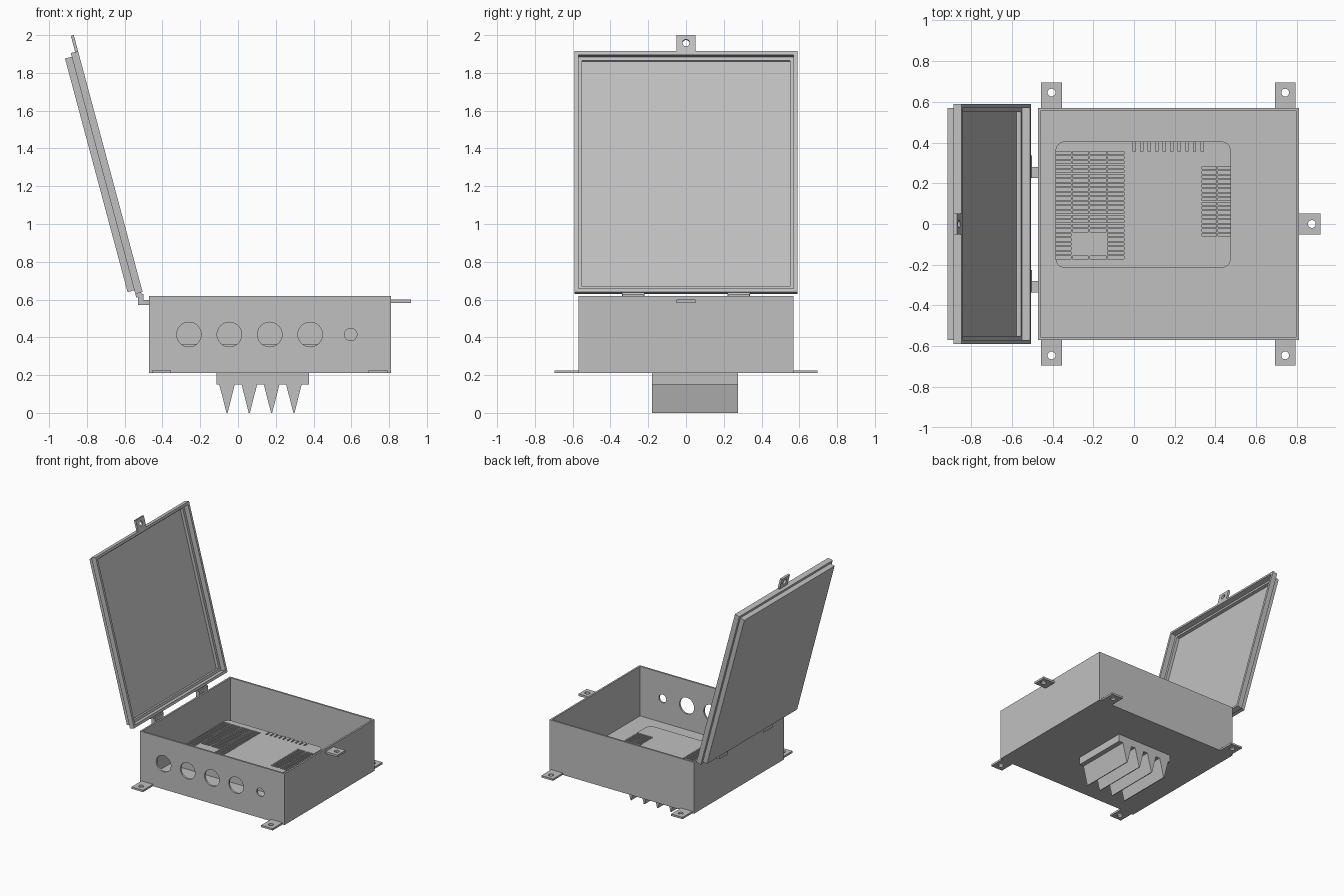
import bpy, bmesh, math
from mathutils import Matrix, Vector

old = bpy.data.objects.get("Cube")
if old:
    bpy.data.objects.remove(old, do_unlink=True)

grey = bpy.data.materials.new("painted_grey")
grey.use_nodes = True
grey.diffuse_color = (0.53, 0.53, 0.53, 1)
grey.node_tree.nodes["Principled BSDF"].inputs["Base Color"].default_value = (0.53, 0.53, 0.53, 1)


def add_box(bm, x, y, z):
    """Add a block given its (low, high) range on each axis."""
    size = [b - a for a, b in (x, y, z)]
    mid = [(a + b) / 2 for a, b in (x, y, z)]
    m = Matrix.Translation(mid) @ Matrix.Diagonal((*size, 1))
    return bmesh.ops.create_cube(bm, size=1, matrix=m)["verts"]


def add_drill(bm, centre, radius, axis, depth=0.1):
    """Add a round cutter along the given axis."""
    turn = Vector((0, 0, 1)).rotation_difference(Vector(axis)).to_matrix().to_4x4()
    bmesh.ops.create_cone(bm, cap_ends=True, segments=32, radius1=radius, radius2=radius,
                          depth=depth, matrix=Matrix.Translation(centre) @ turn)


def make(name, bm):
    bmesh.ops.recalc_face_normals(bm, faces=bm.faces)
    mesh = bpy.data.meshes.new(name)
    bm.to_mesh(mesh)
    bm.free()
    mesh.materials.append(grey)
    obj = bpy.data.objects.new(name, mesh)
    bpy.context.collection.objects.link(obj)
    return obj


def cut(obj, bm):
    """Subtract the cutter geometry from an object."""
    cutter = make("cutter", bm)
    cutter.hide_render = True
    mod = obj.modifiers.new("cut", "BOOLEAN")
    mod.operation, mod.solver, mod.object = "DIFFERENCE", "EXACT", cutter
    bpy.ops.object.select_all(action="DESELECT")
    bpy.context.view_layer.objects.active = obj
    obj.select_set(True)
    bpy.ops.object.modifier_apply(modifier=mod.name)
    bpy.data.objects.remove(cutter, do_unlink=True)
    bpy.ops.object.shade_smooth_by_angle(angle=math.radians(30))


def block(name, x, y, z):
    bm = bmesh.new()
    add_box(bm, x, y, z)
    return make(name, bm)


# Open enclosure with a row of cable holes in the front wall
x0, x1, half, base, rim, wall = -0.47, 0.81, 0.57, 0.21, 0.62, 0.014
enclosure = block("enclosure", (x0, x1), (-half, half), (base, rim))
bm = bmesh.new()
add_box(bm, (x0 + wall, x1 - wall), (wall - half, half - wall), (base + wall, 1))
cut(enclosure, bm)
bm = bmesh.new()
for i in range(4):
    add_drill(bm, (-0.26 + 0.214 * i, -half, 0.415), 0.065, (0, 1, 0))
add_drill(bm, (0.597, -half, 0.415), 0.033, (0, 1, 0))
cut(enclosure, bm)

# Mounting tabs at the four corners
for side, y in (("front", -1), ("back", 1)):
    for end, x in (("right", -0.405), ("left", 0.742)):
        tab = block(f"{side}_{end}_mounting_tab", (x - 0.051, x + 0.051),
                    sorted((y * half, y * 0.695)), (base, base + 0.015))
        bm = bmesh.new()
        add_drill(bm, (x, y * 0.645, base), 0.019, (0, 0, 1))
        cut(tab, bm)

# Latch tab on the enclosure
latch = block("enclosure_latch_tab", (x1, 0.915), (-0.051, 0.051), (0.583, 0.6))
bm = bmesh.new()
add_drill(bm, (0.873, 0, 0.59), 0.019, (0, 0, 1))
cut(latch, bm)

# Electronics unit with rounded corners
bm = bmesh.new()
add_box(bm, (-0.385, 0.475), (-0.215, 0.405), (base + wall, 0.365))
upright = [e for e in bm.edges if abs(e.verts[0].co.z - e.verts[1].co.z) > 0.1]
bmesh.ops.bevel(bm, geom=upright, offset=0.045, segments=6, profile=0.5, affect="EDGES")
unit = make("electronics_unit", bm)

# Vent slots in the unit
bm = bmesh.new()
slot_z = (0.335, 0.4)
for row in range(24):
    y = -0.172 + 0.0223 * row
    for col in range(4):
        x = -0.39 + 0.087 * col
        if not (col in (1, 2) and -0.15 < y < -0.06):
            add_box(bm, (x, x + 0.08), (y, y + 0.014), slot_z)
for row in range(16):
    y = -0.06 + 0.0218 * row
    for x, end in ((0.333, 0.405), (0.412, 0.48)):
        add_box(bm, (x, end), (y, y + 0.014), slot_z)
for i in range(10):
    x = -0.005 + 0.037 * i
    add_box(bm, (x, x + 0.012), (0.355, 0.41), slot_z)
cut(unit, bm)

# Finned heat sink under the enclosure
profile = [(-0.115, base), (-0.115, 0.15)]
for i in range(4):
    tip = -0.058 + 0.118 * i
    profile += [(tip - 0.041, 0.15), (tip - 0.003, 0), (tip + 0.003, 0), (tip + 0.041, 0.15)]
profile += [(0.375, 0.15), (0.375, base)]
bm = bmesh.new()
face = bm.faces.new([bm.verts.new((x, -0.18, z)) for x, z in profile])
new = bmesh.ops.extrude_face_region(bm, geom=[face])["geom"]
bmesh.ops.translate(bm, vec=(0, 0.455, 0), verts=[v for v in new if isinstance(v, bmesh.types.BMVert)])
make("heat_sink", bm)

# Lid parts are built upright, inner face towards +x, then tilted open
tilt = Matrix.Translation((-0.505, 0, 0.64)) @ Matrix.Rotation(math.radians(-15), 4, "Y")

# Lid: flange, ledge and shallow pan
pan = block("lid_panel", (-0.077, -0.04), (-half, half), (0.02, 1.3))
bm = bmesh.new()
add_box(bm, (-0.064, 0), (-0.55, 0.55), (0.04, 1.28))
cut(pan, bm)
flange = block("lid_flange", (-0.04, 0), (-0.59, 0.59), (0, 1.32))
bm = bmesh.new()
add_box(bm, (-0.1, 0.1), (-0.57, 0.57), (0.02, 1.3))
cut(flange, bm)

# Latch tab on the lid
lid_tab = block("lid_latch_tab", (-0.016, 0), (-0.051, 0.051), (1.32, 1.408))
bm = bmesh.new()
add_drill(bm, (0, 0, 1.366), 0.019, (1, 0, 0))
cut(lid_tab, bm)
for part in (pan, flange, lid_tab):
    part.matrix_world = tilt

# Hinges: a bracket on the enclosure and a leaf under the lid
for name, y in (("front", -0.28), ("back", 0.28)):
    block(f"{name}_hinge_bracket", (-0.53, x0), (y - 0.055, y), (0.57, 0.598))
    block(f"{name}_hinge_pin", (-0.53, -0.5), (y - 0.055, y + 0.055), (0.572, 0.63))
    leaf = block(f"{name}_hinge_leaf", (-0.04, -0.008), (y - 0.06, y + 0.06), (-0.02, 0.002))
    leaf.matrix_world = tilt
